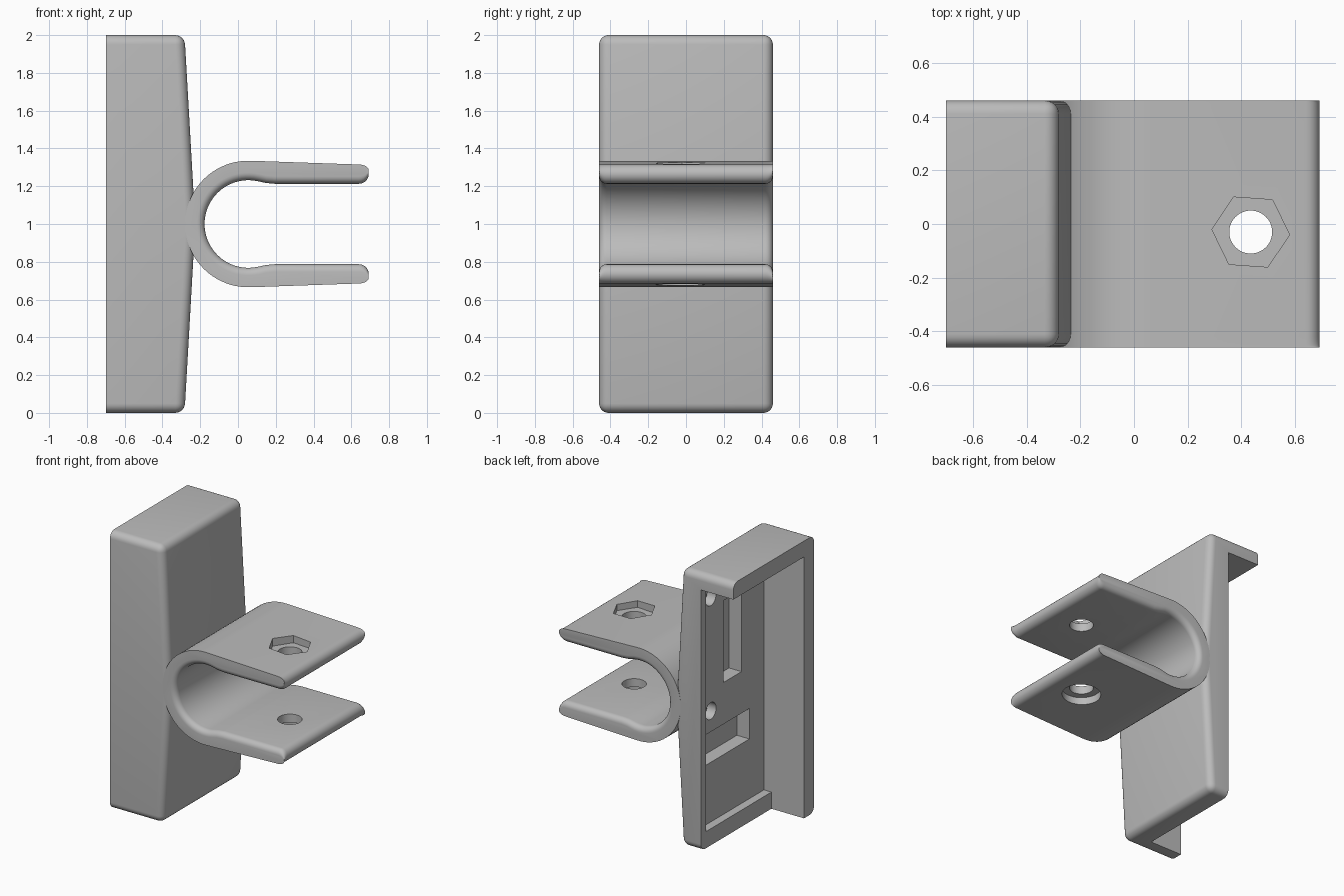
import bpy, bmesh
from math import sin, cos, pi, radians
from mathutils import Matrix, Vector

cube = bpy.data.objects.get("Cube")
if cube:
    bpy.data.objects.remove(cube, do_unlink=True)

HALF = 0.46  # half depth of the whole bracket

grey = bpy.data.materials.new("plain_grey")
grey.use_nodes = True
colour = (0.5, 0.5, 0.5, 1)
grey.diffuse_color = colour
grey.node_tree.nodes["Principled BSDF"].inputs["Base Color"].default_value = colour


def finish(bm, name):
    bmesh.ops.recalc_face_normals(bm, faces=bm.faces)
    mesh = bpy.data.meshes.new(name)
    bm.to_mesh(mesh)
    bm.free()
    mesh.materials.append(grey)
    obj = bpy.data.objects.new(name, mesh)
    bpy.context.collection.objects.link(obj)
    return obj


def box(name, low, high):
    low, high = Vector(low), Vector(high)
    bm = bmesh.new()
    matrix = Matrix.Translation((low + high) / 2) @ Matrix.Diagonal((*(high - low), 1))
    bmesh.ops.create_cube(bm, size=1, matrix=matrix)
    return finish(bm, name)


def rod(name, centre, radius, length, sides=48, turn=None):
    bm = bmesh.new()
    matrix = Matrix.Translation(centre) @ (turn or Matrix())
    bmesh.ops.create_cone(bm, cap_ends=True, segments=sides, radius1=radius,
                          radius2=radius, depth=length, matrix=matrix)
    return finish(bm, name)


def carve(obj, cutters):
    """Subtract each cutter, then discard it."""
    bpy.context.view_layer.objects.active = obj
    for cutter in cutters:
        cutter.hide_render = True
        mod = obj.modifiers.new("cut", 'BOOLEAN')
        mod.operation = 'DIFFERENCE'
        mod.solver = 'EXACT'
        mod.object = cutter
        bpy.ops.object.modifier_apply(modifier=mod.name)
        bpy.data.objects.remove(cutter, do_unlink=True)


def smooth(obj):
    bpy.ops.object.select_all(action='DESELECT')
    obj.select_set(True)
    bpy.context.view_layer.objects.active = obj
    bpy.ops.object.shade_smooth_by_angle(angle=radians(30))


# Housing: a block with a slightly peaked front, rounded except at its open back
BACK = -0.70
bm = bmesh.new()
outline = [(BACK, 0), (-0.283, 0), (-0.226, 1), (-0.283, 2), (BACK, 2)]
face = bm.faces.new([bm.verts.new((x, -HALF, z)) for x, z in outline])
side = bmesh.ops.extrude_face_region(bm, geom=[face])["geom"]
for v in side:
    if isinstance(v, bmesh.types.BMVert):
        v.co.y = HALF
bmesh.ops.recalc_face_normals(bm, faces=bm.faces)
round_edges = [e for e in bm.edges
               if not all(v.co.x < BACK + 0.01 for v in e.verts)
               and not all(abs(v.co.z - 1) < 0.01 for v in e.verts)]
bmesh.ops.bevel(bm, geom=round_edges, offset=0.05, segments=6, profile=0.5,
                affect='EDGES')
housing = finish(bm, "housing")

# Hollow with one side wall and a top wall, then the pocket, slots and sockets
WALL, ROOF, FLOOR = -0.345, 1.885, -0.38
across = Matrix.Rotation(pi / 2, 4, 'Y')
carve(housing, [
    box("hollow", (-1, WALL, -1), (-0.44, 1, ROOF)),
    box("pocket", (-0.6, WALL, 0.12), (FLOOR, 0.40, ROOF)),
    box("tall_slot", (-0.5, -0.09, 1.07), (-0.28, 0.115, 1.66)),
    box("wide_slot", (-0.5, -0.18, 0.55), (-0.28, 0.32, 0.77)),
    rod("upper_socket", (-0.40, 0.26, 1.74), 0.06, 0.18, turn=across),
    rod("lower_socket", (-0.40, 0.26, 0.92), 0.06, 0.18, turn=across),
])
smooth(housing)

# Clamp: a C-shaped strip with two arms, its inner rims rounded
CX, INNER, OUTER = 0.055, 0.232, 0.335
ARM_END, ARM_LOW, ARM_HIGH = 0.64, 0.213, 0.315


def clamp_outline(d):
    """Closed outline whose inner side is pushed into the strip by d."""
    def arc(radius, start, stop, steps):
        angles = [radians(start + (stop - start) * i / steps) for i in range(steps + 1)]
        return [(CX + radius * cos(a), radius * sin(a)) for a in angles]
    upper = arc(INNER + d, 180, 78, 20)
    upper += [(0.15, 0.217 + d), (0.195, ARM_LOW + d)]
    mid, half = (ARM_HIGH + ARM_LOW + d) / 2, (ARM_HIGH - ARM_LOW - d) / 2
    for i in range(13):
        a = -pi / 2 + pi * i / 12
        upper.append((ARM_END + 0.052 * cos(a), mid + half * sin(a)))
    upper += arc(OUTER, 88, 180, 20)
    return upper + [(x, -z) for x, z in upper[-2:0:-1]]


RIM = 0.04
steps = [pi / 2 * i / 6 for i in range(7)]
sections = [(HALF - RIM + RIM * sin(t), RIM * (1 - cos(t))) for t in steps]
sections = [(-y, d) for y, d in reversed(sections)] + sections
bm = bmesh.new()
rings = [[bm.verts.new((x, y, 1 + z)) for x, z in clamp_outline(d)] for y, d in sections]
for a, b in zip(rings, rings[1:]):
    for i in range(len(a)):
        bm.faces.new((a[i - 1], a[i], b[i], b[i - 1]))
bm.faces.new(rings[0])
bm.faces.new(rings[-1])
clamp = finish(bm, "clamp")

# Bolt hole through both arms, with a nut recess above and a head recess below
HX, HY = 0.435, -0.03
carve(clamp, [
    rod("bolt_hole", (HX, HY, 1), 0.08, 1.5),
    rod("nut_recess", (HX, HY, 1.372), 0.145, 0.2, 6, Matrix.Rotation(radians(26), 4, 'Z')),
    rod("head_recess", (HX, HY, 0.628), 0.13, 0.2),
])
smooth(clamp)
